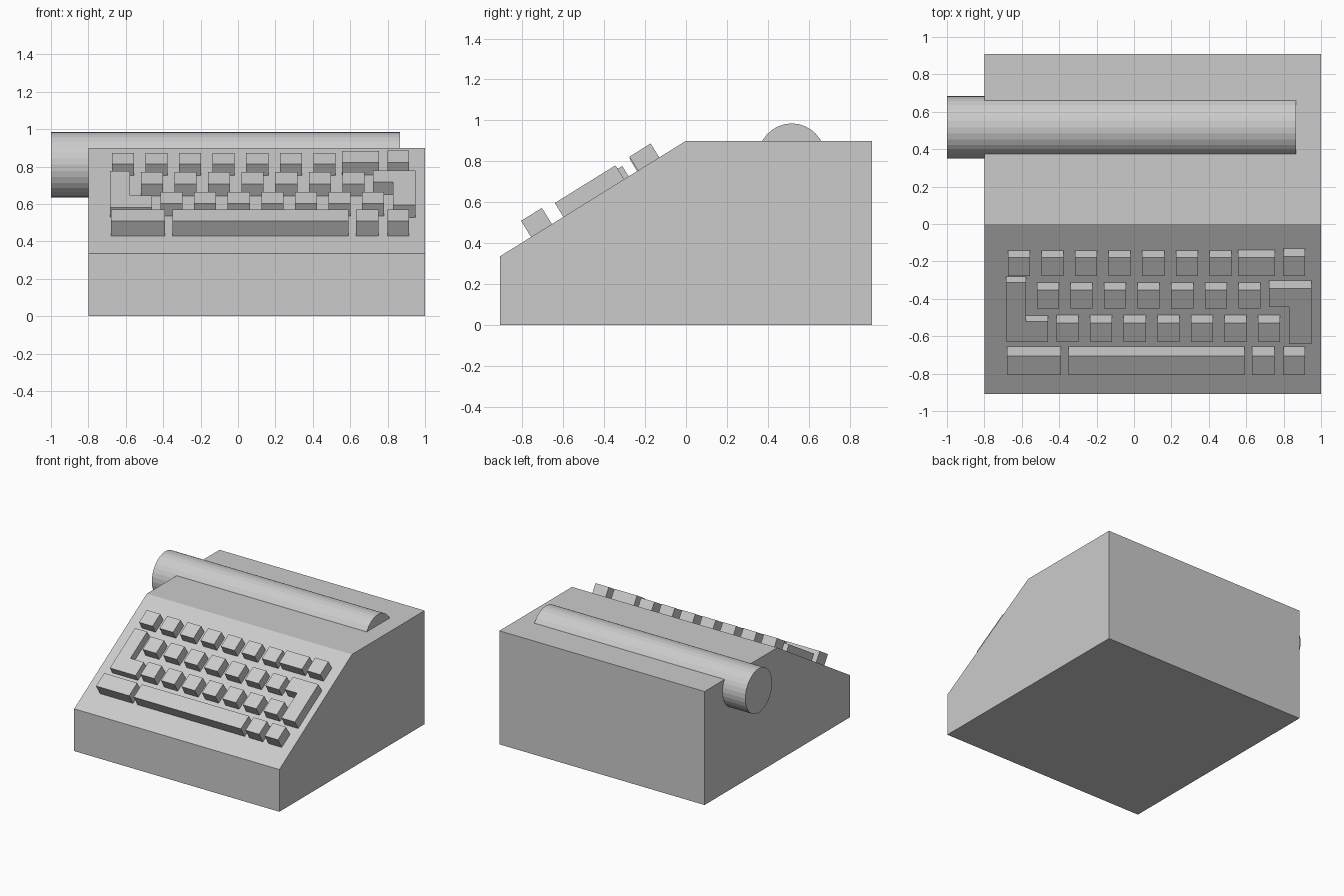
import bpy, bmesh, math
from mathutils import Vector, Matrix

if "Cube" in bpy.data.objects:
    bpy.data.objects.remove(bpy.data.objects["Cube"])

SLOPE = math.atan2(0.565, 0.91)
NORMAL = Vector((0, -math.sin(SLOPE), math.cos(SLOPE)))


def prism(name, pts, offset):
    """Extrude a planar outline along an offset vector."""
    bm = bmesh.new()
    face = bm.faces.new([bm.verts.new(p) for p in pts])
    res = bmesh.ops.extrude_face_region(bm, geom=[face])
    verts = [v for v in res["geom"] if isinstance(v, bmesh.types.BMVert)]
    bmesh.ops.translate(bm, verts=verts, vec=offset)
    bmesh.ops.recalc_face_normals(bm, faces=bm.faces)
    mesh = bpy.data.meshes.new(name)
    bm.to_mesh(mesh)
    bm.free()
    obj = bpy.data.objects.new(name, mesh)
    bpy.context.collection.objects.link(obj)
    return obj


def key(name, outline, h):
    """Key whose top outline is given in plan (x, y), standing h off the slope."""
    pts = []
    for x, y in outline:
        base_y = y + h * math.sin(SLOPE)
        base = Vector((x, base_y, 0.9 + base_y * math.tan(SLOPE)))
        pts.append(base + NORMAL * h)
    return prism(name, pts, -NORMAL * (h + 0.01))


def box_key(name, x0, x1, y0, y1, h):
    return key(name, [(x0, y0), (x1, y0), (x1, y1), (x0, y1)], h)


# Wedge-shaped body
profile = [(-0.91, 0), (0.91, 0), (0.91, 0.9), (0, 0.9), (-0.91, 0.335)]
prism("body", [(-0.8, y, z) for y, z in profile], Vector((1.8, 0, 0)))

# Paper roller, sticking out on the left
bpy.ops.mesh.primitive_cylinder_add(vertices=32, radius=1, depth=2)
roller = bpy.context.object
roller.name = "roller"
roller.data.transform(Matrix.Translation((-0.0665, 0.517, 0.81))
                      @ Matrix.Diagonal((0.9335, 0.168, 0.175, 1))
                      @ Matrix.Rotation(math.pi / 2, 4, 'Y')
                      @ Matrix.Diagonal((1, 1, 1, 1)))

# Rows of square keys: first centre x, count, top face y range, height
rows = [(-0.615, 7, -0.277, -0.18, 0.072),
        (-0.460, 7, -0.453, -0.352, 0.075),
        (-0.355, 7, -0.630, -0.53, 0.08)]
for r, (cx, count, y0, y1, h) in enumerate(rows, 1):
    for i in range(count):
        x = cx + i * 0.1795
        box_key(f"key_row{r}_{i + 1}", x - 0.059, x + 0.059, y0, y1, h)

# Wide and corner keys of the top row
box_key("backspace_key", 0.555, 0.755, -0.277, -0.18, 0.08)
box_key("top_right_key", 0.798, 0.915, -0.277, -0.173, 0.08)

# Bottom row with space bar
for name, x0, x1 in (("bottom_left_key", -0.68, -0.39), ("space_bar", -0.35, 0.59),
                     ("bottom_key_1", 0.63, 0.75), ("bottom_key_2", 0.798, 0.915)):
    box_key(name, x0, x1, -0.807, -0.705, 0.093)

# L-shaped keys at both ends of the middle rows
key("left_l_key", [(-0.685, -0.627), (-0.46, -0.627), (-0.46, -0.522),
                   (-0.578, -0.522), (-0.578, -0.312), (-0.685, -0.312)], 0.06)
key("right_l_key", [(0.83, -0.642), (0.948, -0.642), (0.948, -0.345),
                    (0.722, -0.345), (0.722, -0.445), (0.83, -0.445)], 0.08)
